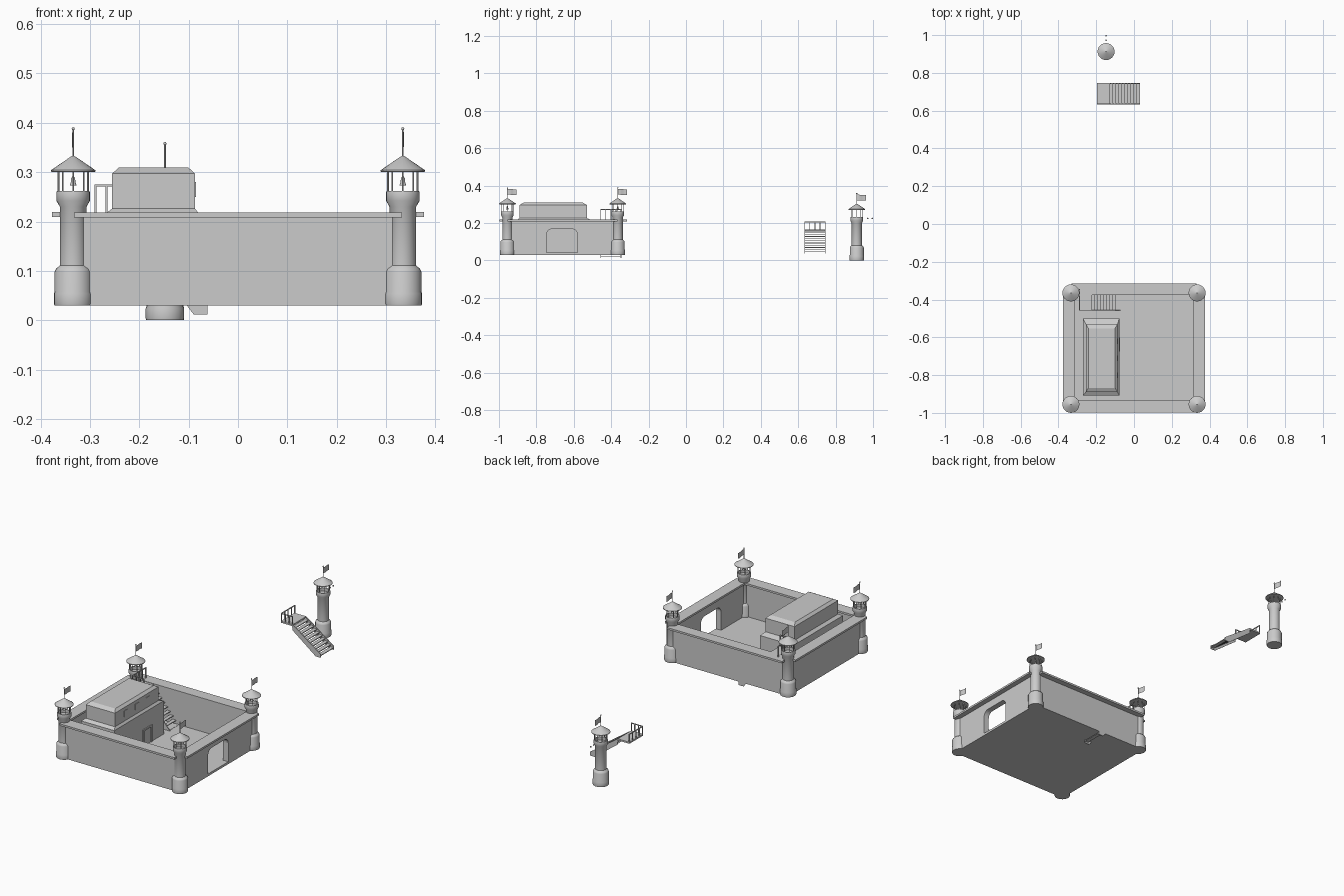
import bpy, bmesh
from math import cos, sin, pi
from mathutils import Vector

if "Cube" in bpy.data.objects:
    bpy.data.objects.remove(bpy.data.objects["Cube"])


def finish(bm, name, smooth=False):
    bmesh.ops.recalc_face_normals(bm, faces=bm.faces[:])
    me = bpy.data.meshes.new(name)
    bm.to_mesh(me)
    bm.free()
    ob = bpy.data.objects.new(name, me)
    bpy.context.collection.objects.link(ob)
    if smooth:
        bpy.ops.object.select_all(action='DESELECT')
        ob.select_set(True)
        bpy.context.view_layer.objects.active = ob
        bpy.ops.object.shade_smooth_by_angle(angle=0.6)
    return ob


def add_box(bm, x0, x1, y0, y1, z0, z1):
    for v in bmesh.ops.create_cube(bm, size=1)['verts']:
        v.co = Vector(((x0, x1)[v.co.x > 0], (y0, y1)[v.co.y > 0], (z0, z1)[v.co.z > 0]))


def box(name, *dims):
    bm = bmesh.new()
    add_box(bm, *dims)
    return finish(bm, name)


def add_prism(bm, pts, offset):
    face = bm.faces.new([bm.verts.new(p) for p in pts])
    ext = bmesh.ops.extrude_face_region(bm, geom=[face])['geom']
    if face.is_valid and not any(len(e.link_faces) == 1 for e in face.edges):
        pass
    elif face.is_valid is False:
        bm.faces.new([bm.verts.new(p) for p in pts])
    bmesh.ops.translate(bm, vec=offset, verts=[g for g in ext if isinstance(g, bmesh.types.BMVert)])


def add_lathe(bm, prof, cx, cy, n=24):
    rings = [[bm.verts.new((cx + r * cos(2 * pi * i / n), cy + r * sin(2 * pi * i / n), z))
              for i in range(n)] for r, z in prof]
    for a, b in zip(rings, rings[1:]):
        for i in range(n):
            j = (i + 1) % n
            bm.faces.new((a[i], a[j], b[j], b[i]))
    bm.faces.new(rings[0])
    bm.faces.new(rings[-1])


def add_ball(bm, r, x, y, z):
    vs = bmesh.ops.create_uvsphere(bm, u_segments=10, v_segments=6, radius=r)['verts']
    bmesh.ops.translate(bm, vec=(x, y, z), verts=vs)


# round tower with lookout, conical roof, pole and flag
def tower(name, x, y, z, bell=True):
    bm = bmesh.new()
    add_lathe(bm, [(.038, z), (.039, z + .004), (.039, z + .024), (.0375, z + .028), (.0375, z + .068),
                   (.035, z + .074), (.027, z + .081), (.027, z + .2), (.034, z + .212),
                   (.034, z + .229), (.033, z + .232), (.028, z + .232), (.028, z + .216)], x, y)
    finish(bm, name + "_shaft", True)
    bm = bmesh.new()
    for i in range(8):
        a = i * pi / 4
        add_lathe(bm, [(.0018, z + .228), (.0018, z + .276)], x + .03 * cos(a), y + .03 * sin(a), 8)
    finish(bm, name + "_posts")
    bm = bmesh.new()
    add_lathe(bm, [(.04, z + .27), (.045, z + .271), (.045, z + .274), (.004, z + .302), (.0005, z + .303)], x, y)
    finish(bm, name + "_roof", True)
    bm = bmesh.new()
    add_lathe(bm, [(.0016, z + .3), (.0016, z + .357)], x, y, 8)
    add_ball(bm, .0032, x, y, z + .358)
    # wavy flag
    n = 8
    for i in range(n):
        q = []
        for k, h in ((i, .322), (i + 1, .322), (i + 1, .352), (i, .352)):
            t = k / n
            q.append(bm.verts.new((x + .002 * sin(t * 2 * pi), y + .05 * t, z + h - .002 * t)))
        bm.faces.new(q)
    bmesh.ops.remove_doubles(bm, verts=bm.verts[:], dist=.00005)
    finish(bm, name + "_flag_pole")
    # bell under the roof
    if bell:
        bm = bmesh.new()
        add_lathe(bm, [(.007, z + .243), (.0045, z + .25), (.004, z + .258), (.001, z + .262), (.001, z + .275)], x, y, 12)
        finish(bm, name + "_bell", True)


# open staircase with a landing at -x and rails round it
def stairs(name, x, y, bottom, top, rail, n=10):
    w, length, land = .113, .229, .068
    bm = bmesh.new()
    add_box(bm, x, x + land, y, y + w, top - .008, top)
    step, rise = (length - land) / n, (top - bottom - .012) / n
    for i in range(n):
        sx, sz = x + land + i * step, top - (i + 1) * rise
        add_box(bm, sx - .003, sx + step, y, y + w, sz - .004, sz)
    finish(bm, name + "_treads")
    bm = bmesh.new()
    e = x + length
    pts = [(x + land, top - .03), (x + land, top), (e, bottom + .018), (e, bottom), (e - .028, bottom)]
    for sy in (y, y + w - .004):
        add_prism(bm, [(px, sy, pz) for px, pz in pts], (0, .004, 0))
    finish(bm, name + "_stringers")
    bm = bmesh.new()
    t = .004
    for i in range(5):
        py = y + (w - t) * i / 4
        add_box(bm, x, x + t, py, py + t, top, rail)
    for px in (x + land / 3, x + land * 2 / 3, x + land - t):
        add_box(bm, px, px + t, y, y + t, top, rail)
    add_box(bm, x, x + t, y, y + w, rail - t, rail)
    add_box(bm, x, x + land, y, y + t, rail - t, rail)
    finish(bm, name + "_railing")


TX, Y0, Y1 = .334, -.955, -.365
Z = .03
for i, (sx, ty) in enumerate(((-1, Y0), (1, Y0), (-1, Y1), (1, Y1))):
    tower("corner_tower_%d" % (i + 1), sx * TX, ty, Z)
tower("spare_tower", -.148, .913, 0, False)

# courtyard floor and plain walls
box("courtyard_floor", -.35, .35, -.972, -.345, Z, .042)
box("front_wall", -.335, .335, -.972, -.942, Z, .212)
box("back_wall", -.335, .335, -.375, -.345, Z, .212)
box("left_wall", -.35, -.32, Y0, Y1, Z, .212)

# gate wall with rounded opening
g0, g1, gz, r = -.746, -.58, .168, .03
arch = [(g0, Z)]
for cy, a0 in ((g0 + r, pi), (g1 - r, pi / 2)):
    arch += [(cy + r * cos(a0 - k * pi / 12), gz - r + r * sin(a0 - k * pi / 12)) for k in range(7)]
arch.append((g1, Z))
prof = [(Y0, Z)] + arch + [(Y1, Z), (Y1, .212), (Y0, .212)]
bm = bmesh.new()
for px in (.32, .35):
    bm.faces.new([bm.verts.new((px, a, b)) for a, b in prof])
bm.verts.ensure_lookup_table()
m = len(prof)
for i in range(m):
    j = (i + 1) % m
    bm.faces.new([bm.verts[k] for k in (i, j, j + m, i + m)])
finish(bm, "gate_wall")

# copings overhanging the walls
box("front_coping", -.332, .332, -.998, -.935, .208, .218)
box("back_coping", -.332, .332, -.376, -.316, .208, .218)
box("left_coping", -.377, -.315, Y0, Y1, .209, .219)
box("right_coping", .315, .377, Y0, Y1, .209, .219)

# keep: stacked rectangular sections
levels = [(-.27, -.078, -.908, -.5, .04), (-.27, -.078, -.908, -.5, .215),
          (-.255, -.087, -.89, -.53, .226), (-.255, -.087, -.89, -.53, .297),
          (-.242, -.1, -.868, -.552, .309)]
bm = bmesh.new()
rings = [[bm.verts.new(p) for p in ((a, c, z), (b, c, z), (b, d, z), (a, d, z))] for a, b, c, d, z in levels]
for p, q in zip(rings, rings[1:]):
    for i in range(4):
        bm.faces.new((p[i], p[(i + 1) % 4], q[(i + 1) % 4], q[i]))
bm.faces.new(rings[0])
bm.faces.new(rings[-1])
finish(bm, "keep")
bm = bmesh.new()
for y in (-.8, -.71, -.62):
    add_box(bm, -.09, -.085, y - .015, y + .015, .25, .28)
finish(bm, "keep_windows")
bm = bmesh.new()
for y in (-.67, -.605):
    add_box(bm, -.08, -.073, y - .004, y + .004, .04, .13)
add_box(bm, -.08, -.073, -.674, -.601, .122, .13)
finish(bm, "keep_door_frame")

stairs("courtyard_stairs", -.291, -.458, .012, .216, .275)
stairs("spare_stairs", -.196, .633, .036, .166, .208)

# small loose knobs behind the spare tower
bm = bmesh.new()
add_ball(bm, .004, -.148, .972, .225)
add_ball(bm, .004, -.148, .996, .225)
finish(bm, "loose_knobs", True)
